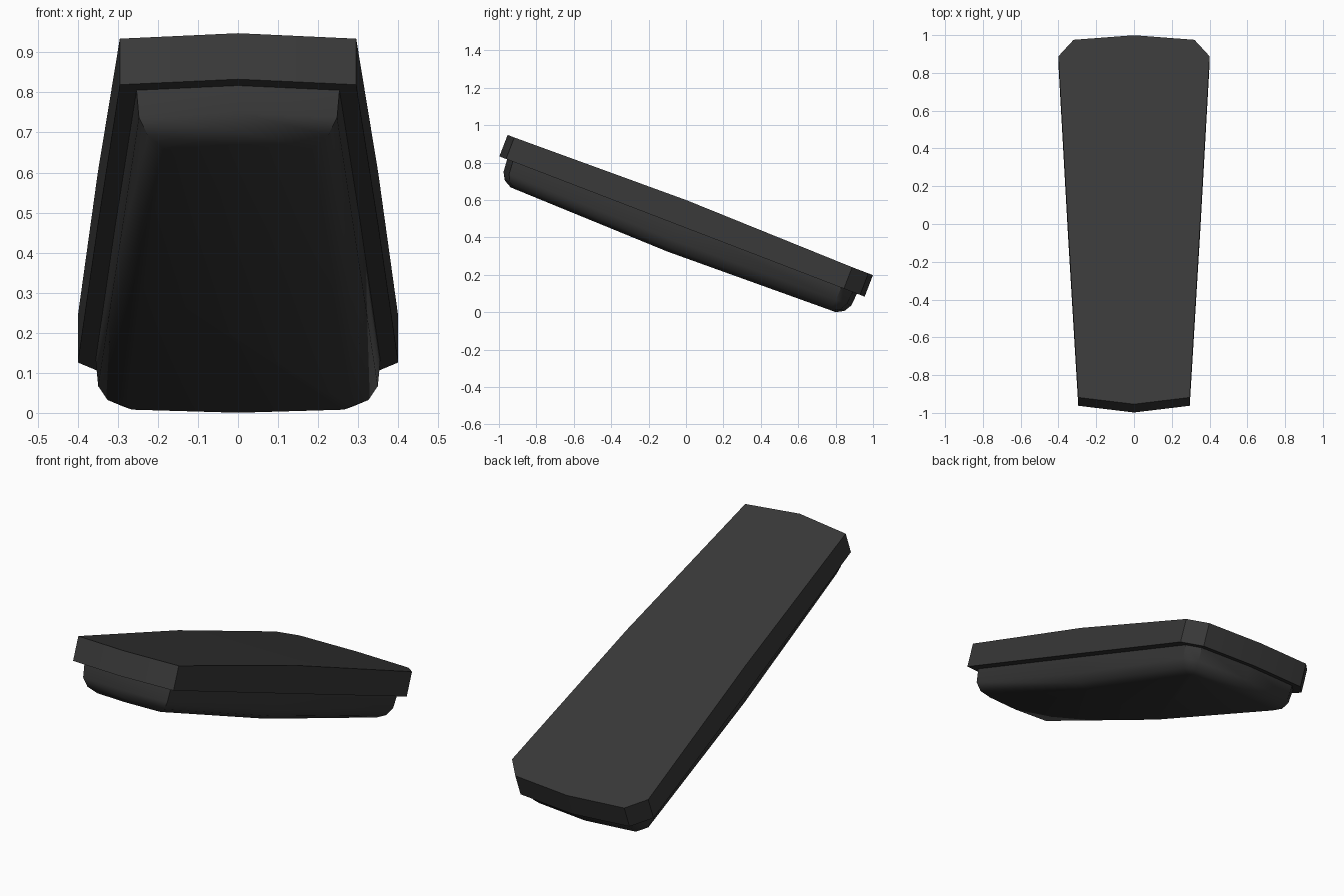
import bpy, bmesh, math
from mathutils import Vector

if "Cube" in bpy.data.objects:
    bpy.data.objects.remove(bpy.data.objects["Cube"])

TILT = math.radians(21)
C, S = math.cos(TILT), math.sin(TILT)

# Outline in the tilted plane (x, distance along slope); the right half is mirrored
half = [(0, -1.230), (0.295, -1.192), (0.35, -0.215), (0.40, 0.743), (0.32, 0.836), (0, 0.862)]
outline = [Vector(p) for p in half] + [Vector((-x, s)) for x, s in half[-2:0:-1]]
MID = (2, 8)  # the two points at the bend halfway along

material = bpy.data.materials.new("dark_grey")
material.diffuse_color = (0.04, 0.04, 0.04, 1)
material.use_nodes = True
material.node_tree.nodes["Principled BSDF"].inputs["Base Color"].default_value = material.diffuse_color


def inset(points, d):
    """Offset a counter-clockwise outline inwards with mitred corners."""
    result = []
    for i, p in enumerate(points):
        a = (p - points[i - 1]).normalized()
        b = (points[(i + 1) % len(points)] - p).normalized()
        na, nb = Vector((-a.y, a.x)), Vector((-b.y, b.x))
        result.append(p + (na + nb) * d / (1 + na.dot(nb)))
    return result


def loft(name, rings):
    """Stack outline rings of (inset, height, extra height at the bend), top first."""
    bm = bmesh.new()
    loops = []
    for d, h, bend in rings:
        loop = []
        for i, p in enumerate(inset(outline, d)):
            hh = h + (bend if i in MID else 0)
            loop.append(bm.verts.new((p.x, p.y * C + hh * S, hh * C - p.y * S)))
        loops.append(loop)
    n = len(outline)
    for up, low in zip(loops, loops[1:]):
        for i in range(n):
            j = (i + 1) % n
            bm.faces.new((up[i], low[i], low[j], up[j]))
    # End caps are split along the bend
    for loop in (loops[0], loops[-1]):
        bm.faces.new([loop[i] for i in (8, 9, 0, 1, 2)])
        bm.faces.new(loop[2:9])
    bmesh.ops.recalc_face_normals(bm, faces=bm.faces)
    mesh = bpy.data.meshes.new(name)
    bm.to_mesh(mesh)
    bm.free()
    mesh.materials.append(material)
    obj = bpy.data.objects.new(name, mesh)
    bpy.context.collection.objects.link(obj)
    bpy.ops.object.select_all(action='DESELECT')
    obj.select_set(True)
    bpy.context.view_layer.objects.active = obj
    bpy.ops.object.shade_smooth_by_angle(angle=math.radians(40))
    return obj


# Upper slab with the overhanging rim
loft("top_slab", [(0, 0.543, 0.017), (0, 0.42, 0)])

# Inset lower body with a rounded underside
loft("lower_body", [(0.043, 0.43, 0), (0.05, 0.35, -0.015),
                    (0.073, 0.31, -0.02), (0.115, 0.287, -0.02)])
